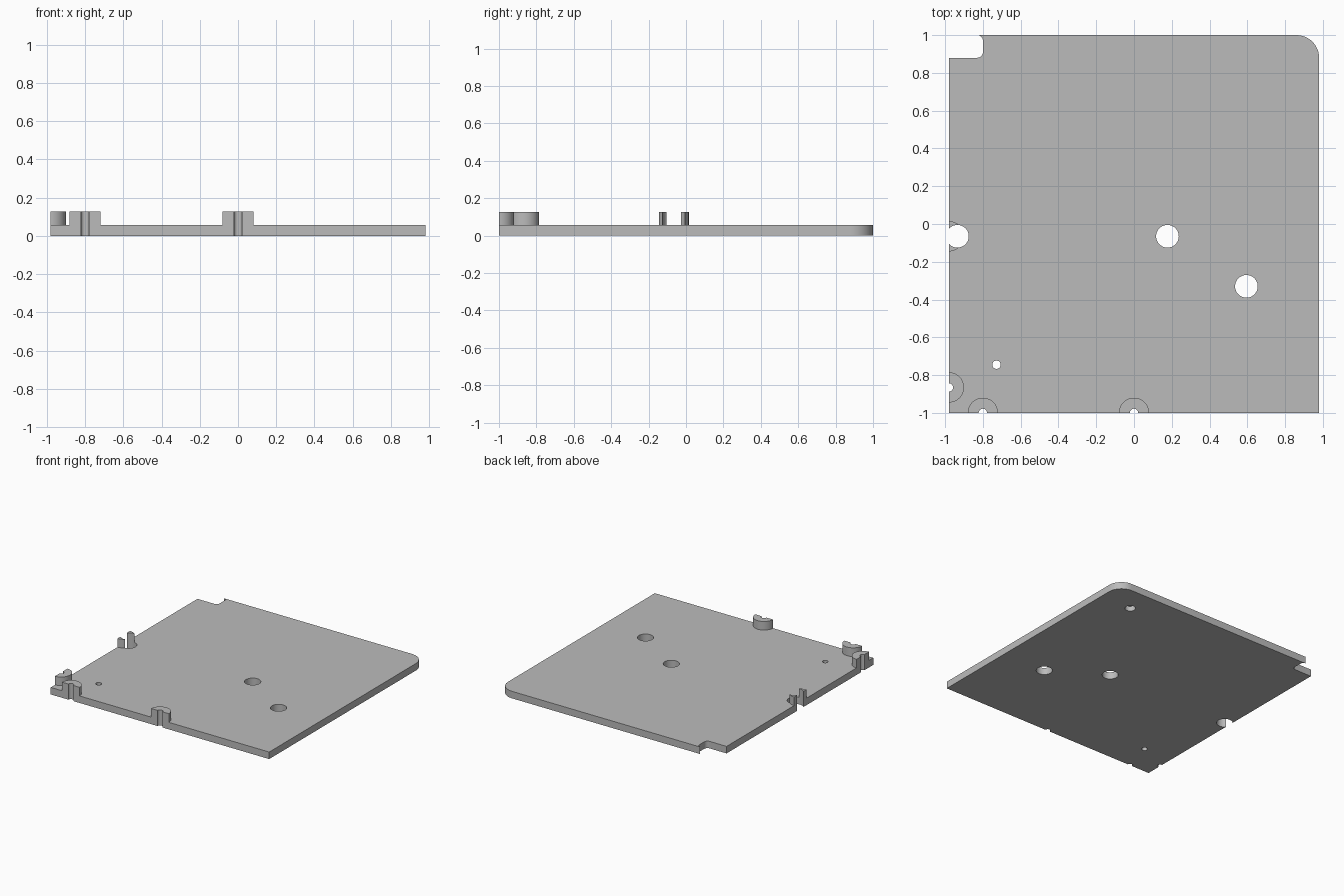
import bpy
import bmesh
from math import radians
from mathutils import Matrix

if "Cube" in bpy.data.objects:
    bpy.data.objects.remove(bpy.data.objects["Cube"], do_unlink=True)

LEFT, FRONT = -0.98, -1.0      # trimmed edges that carry the bosses
THICK, BOSS_TOP = 0.057, 0.127
BOSS_R, PIN_R, BOLT_R = 0.08, 0.022, 0.06

grey = bpy.data.materials.new("plain_grey")
grey.use_nodes = True
colour = (0.5, 0.5, 0.5, 1)
grey.diffuse_color = colour
grey.node_tree.nodes["Principled BSDF"].inputs["Base Color"].default_value = colour


def finish(name, bm):
    mesh = bpy.data.meshes.new(name)
    bm.to_mesh(mesh)
    bm.free()
    mesh.materials.append(grey)
    ob = bpy.data.objects.new(name, mesh)
    bpy.context.collection.objects.link(ob)
    return ob


def box(name, low, high, rounded=None, radius=0):
    """Box between two corners; vertical edges chosen by rounded(x, y) get a fillet."""
    bm = bmesh.new()
    size = [b - a for a, b in zip(low, high)]
    mid = [(a + b) / 2 for a, b in zip(low, high)]
    bmesh.ops.create_cube(bm, size=1, matrix=Matrix.Translation(mid) @ Matrix.Diagonal((*size, 1)))
    if rounded:
        edges = [e for e in bm.edges
                 if abs(e.verts[0].co.z - e.verts[1].co.z) > 1e-4
                 and rounded(e.verts[0].co.x - mid[0], e.verts[0].co.y - mid[1])]
        bmesh.ops.bevel(bm, geom=edges, offset=radius, segments=12, profile=0.5, affect='EDGES')
    return finish(name, bm)


def cylinder(name, x, y, radius, low, high):
    bm = bmesh.new()
    bmesh.ops.create_cone(bm, cap_ends=True, segments=48, radius1=radius, radius2=radius,
                          depth=high - low, matrix=Matrix.Translation((x, y, (low + high) / 2)))
    return finish(name, bm)


def combine(target, tool, operation):
    mod = target.modifiers.new(operation.lower(), 'BOOLEAN')
    mod.operation, mod.object, mod.solver = operation, tool, 'EXACT'
    bpy.context.view_layer.objects.active = target
    bpy.ops.object.modifier_apply(modifier=mod.name)
    bpy.data.objects.remove(tool, do_unlink=True)


# Base plate, oversized on the left and front until trimmed
plate = box("mounting_plate", (LEFT - 0.2, FRONT - 0.2, 0), (0.98, 1, THICK),
            lambda x, y: x > 0 and y > 0, 0.12)

# Edge bosses, each with the hole that runs through it and the plate
bosses = [(LEFT, -0.865, LEFT, PIN_R), (LEFT, -0.065, -0.935, BOLT_R),
          (-0.80, FRONT, -0.80, PIN_R), (0, FRONT, 0, PIN_R)]
for x, y, _, _ in bosses:
    combine(plate, cylinder("boss", x, y, BOSS_R, THICK / 2, BOSS_TOP), 'UNION')
for _, y, hole_x, radius in bosses:
    combine(plate, cylinder("boss_hole", hole_x, y, radius, -0.1, 0.3), 'DIFFERENCE')

# Through holes in the plate
for x, y, radius in [(0.177, -0.065, BOLT_R), (0.595, -0.33, BOLT_R), (-0.728, -0.745, PIN_R)]:
    combine(plate, cylinder("plate_hole", x, y, radius, -0.1, 0.3), 'DIFFERENCE')

# Blind hole in the underside
combine(plate, cylinder("blind_hole", 0.70, 0.79, 0.04, -0.1, 0.04), 'DIFFERENCE')

# Back corner notch with rounded inner corners
combine(plate, box("notch", (LEFT - 0.5, 0.88, -0.1), (-0.80, 1.0005, 0.3),
                   lambda x, y: x > 0, 0.03), 'DIFFERENCE')

# Trim the bosses and plate flush along the left and front edges
combine(plate, box("left_trim", (LEFT - 1, -2, -0.5), (LEFT, 2, 0.5)), 'DIFFERENCE')
combine(plate, box("front_trim", (-3, FRONT - 1, -0.5), (2, FRONT, 0.5)), 'DIFFERENCE')

# Smooth round walls, crisp edges
bpy.ops.object.select_all(action='DESELECT')
plate.select_set(True)
bpy.context.view_layer.objects.active = plate
bpy.ops.object.shade_smooth_by_angle(angle=radians(30))
